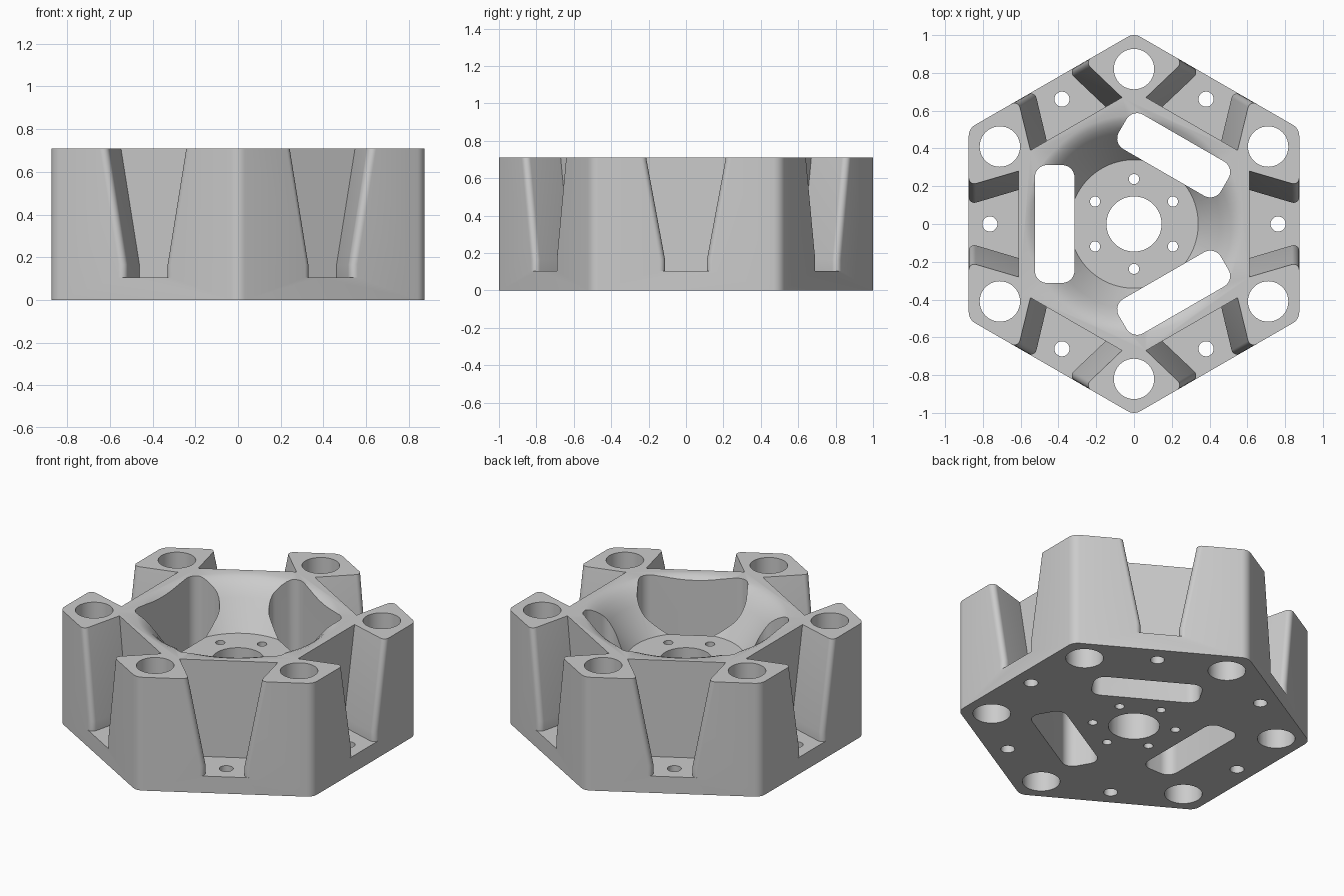
import bpy, bmesh
from math import sin, cos, radians, pi, tau

cube = bpy.data.objects.get("Cube")
if cube:
    bpy.data.objects.remove(cube, do_unlink=True)

HEIGHT = 0.71
APOTHEM = 0.875
NOTCH_FLOOR = 0.105
BOWL_FLOOR = 0.44


def to_object(name, bm):
    bmesh.ops.recalc_face_normals(bm, faces=bm.faces)
    mesh = bpy.data.meshes.new(name)
    bm.to_mesh(mesh)
    bm.free()
    obj = bpy.data.objects.new(name, mesh)
    bpy.context.collection.objects.link(obj)
    return obj


def loft(bm, rings):
    """Closed solid through rings of equal point count."""
    loops = [[bm.verts.new(p) for p in ring] for ring in rings]
    for a, b in zip(loops, loops[1:]):
        for i in range(len(a)):
            j = (i + 1) % len(a)
            bm.faces.new((a[i], a[j], b[j], b[i]))
    bm.faces.new(loops[0])
    bm.faces.new(loops[-1])


def prism(bm, outline, z0, z1):
    loft(bm, [[(x, y, z) for x, y in outline] for z in (z0, z1)])


def circle(x, y, r, n):
    return [(x + r * cos(tau * i / n), y + r * sin(tau * i / n)) for i in range(n)]


def polar(r, angle):
    return r * cos(angle), r * sin(angle)


def rounded(corners, r, spread, steps):
    """Arcs about (x, y, mid-angle) corner centres."""
    return [(x + r * cos(a - spread + 2 * spread * i / steps),
             y + r * sin(a - spread + 2 * spread * i / steps))
            for x, y, a in corners for i in range(steps + 1)]


# Hexagonal block with rounded corners
bm = bmesh.new()
r = 0.067
mids = [radians(30 + 60 * k) for k in range(6)]
centre = (APOTHEM - r) / cos(pi / 6)
prism(bm, rounded([(*polar(centre, a), a) for a in mids], r, pi / 6, 6), 0, HEIGHT)
hub = to_object("hub_body", bm)

# Side notches: tapered, with rounded outer edges
bm = bmesh.new()
r = 0.03
stations = [(0.612, 0.18, 0.28)]
for deg in range(-15, 91, 15):
    t = radians(deg)
    flare = r * (1 - cos(t))
    stations.append((APOTHEM - r + r * sin(t), 0.112 + flare, 0.213 + flare))
stations.append((APOTHEM + 0.05, *stations[-1][1:]))
for k in range(6):
    c, s = polar(1, k * pi / 3)
    rings = []
    for n, low, high in stations:
        over = high + (high - low) * 0.2
        half = [(low, NOTCH_FLOOR), (low, 0.165), (high, HEIGHT), (over, HEIGHT + 0.11)]
        section = half + [(-t, z) for t, z in reversed(half)]
        rings.append([(n * c - t * s, n * s + t * c, z) for t, z in section])
    loft(bm, rings)
notches = to_object("notch_cutter", bm)

# Central bowl: flat floor, conical wall, rounded rim
bm = bmesh.new()
profile = [(0.34, BOWL_FLOOR), (0.455, 0.61), (0.475, 0.637), (0.498, 0.662),
           (0.522, 0.684), (0.548, 0.7), (0.575, HEIGHT), (0.575, 0.8)]
loft(bm, [[(x, y, z) for x, y in circle(0, 0, rad, 96)] for rad, z in profile])
bowl = to_object("bowl_cutter", bm)

# Three long rounded slots
bm = bmesh.new()
r = 0.065
corners = [(0.525 - r, 0.312 - r, pi / 4), (0.315 + r, 0.312 - r, 3 * pi / 4),
           (0.315 + r, r - 0.312, 5 * pi / 4), (0.525 - r, r - 0.312, 7 * pi / 4)]
outline = rounded(corners, r, pi / 4, 8)
for k in range(3):
    c, s = polar(1, pi / 3 + k * tau / 3)
    prism(bm, [(x * c - y * s, x * s + y * c) for x, y in outline], -0.1, 0.9)
slots = to_object("slot_cutter", bm)

# Round holes: bore, bolt circle, corner holes and notch holes
bm = bmesh.new()
prism(bm, circle(0, 0, 0.146, 48), -0.1, 0.9)
for k in range(6):
    a = k * pi / 3
    for dist, rad, turn in ((0.238, 0.027, pi / 6), (0.82, 0.107, pi / 6), (0.763, 0.04, 0)):
        prism(bm, circle(*polar(dist, a + turn), rad, 40), -0.1, 0.9)
holes = to_object("hole_cutter", bm)

# Cut everything out of the block
bpy.context.view_layer.objects.active = hub
for cutter in (notches, bowl, slots, holes):
    mod = hub.modifiers.new(cutter.name, "BOOLEAN")
    mod.operation = "DIFFERENCE"
    mod.solver = "EXACT"
    mod.object = cutter
    bpy.ops.object.modifier_apply(modifier=mod.name)
    bpy.data.objects.remove(cutter, do_unlink=True)

# Plain grey finish, smooth curves with sharp edges
grey = bpy.data.materials.new("machined_grey")
grey.use_nodes = True
colour = (0.6, 0.6, 0.6, 1)
grey.diffuse_color = colour
grey.node_tree.nodes["Principled BSDF"].inputs["Base Color"].default_value = colour
hub.data.materials.clear()
hub.data.materials.append(grey)
bpy.ops.object.select_all(action="DESELECT")
hub.select_set(True)
bpy.ops.object.shade_smooth_by_angle(angle=radians(25))
